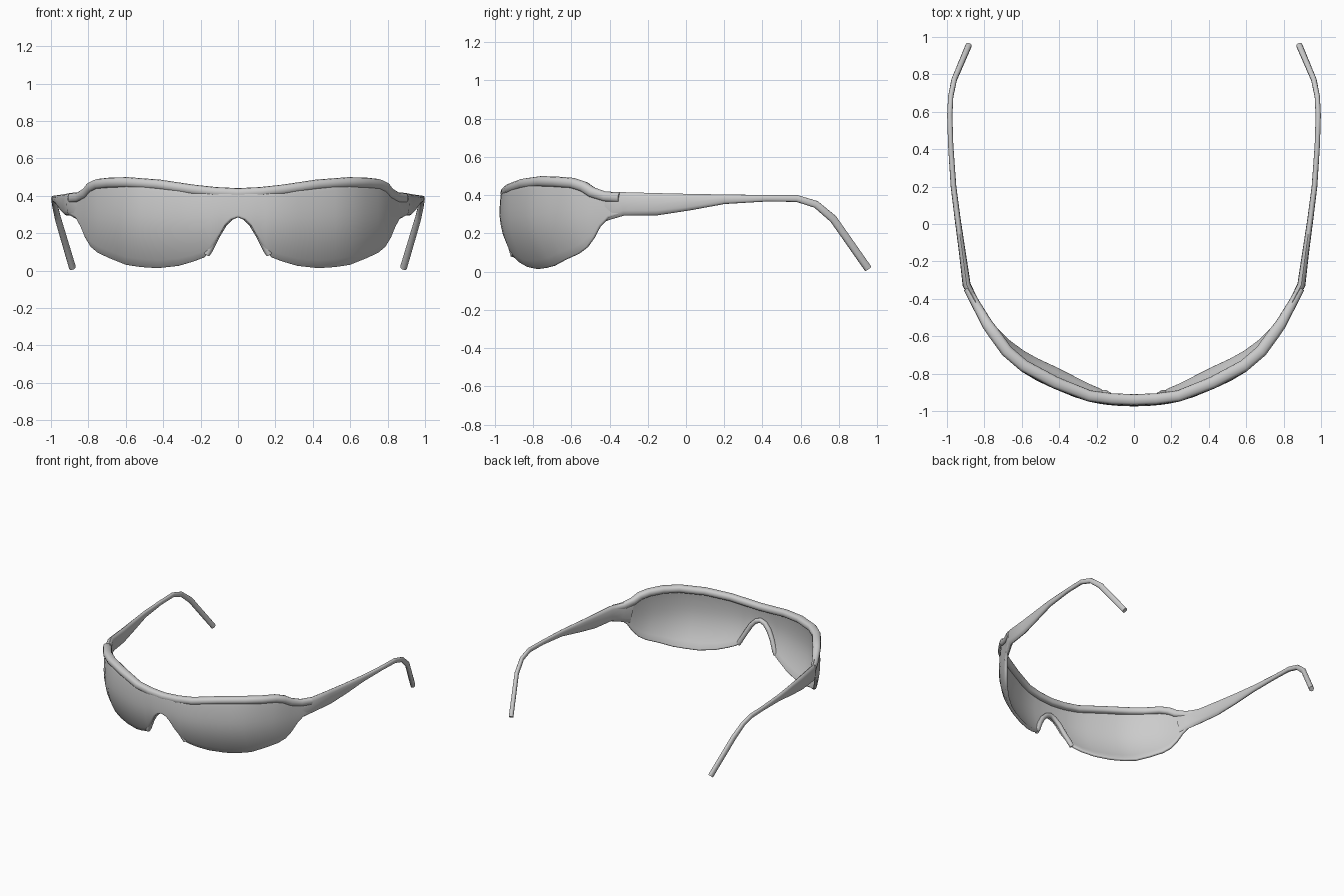
import bpy
from math import sin, cos, pi, copysign
from mathutils import Vector

if "Cube" in bpy.data.objects:
    bpy.data.objects.remove(bpy.data.objects["Cube"])


def make_object(name, verts, faces):
    mesh = bpy.data.meshes.new(name)
    mesh.from_pydata(verts, [], faces)
    obj = bpy.data.objects.new(name, mesh)
    bpy.context.collection.objects.link(obj)
    bpy.ops.object.select_all(action='DESELECT')
    obj.select_set(True)
    bpy.context.view_layer.objects.active = obj
    bpy.ops.object.shade_smooth_by_angle(angle=0.9)
    mirror = obj.modifiers.new("mirror", 'MIRROR')
    mirror.merge_threshold = 0.002
    return obj


def loft(name, stations, sides=12, power=0.8):
    """Rounded tube through (x, y, z, half width, half height), mirrored in x."""
    pts = [Vector(s[:3]) for s in stations]
    n = len(pts)
    verts, faces = [], []
    for i, s in enumerate(stations):
        before, after = pts[max(i - 1, 0)], pts[min(i + 1, n - 1)]
        if i == 0 and s[0] == 0:
            before = Vector((-after.x, after.y, after.z))
        t = ((pts[i] - before).normalized() + (after - pts[i]).normalized()).normalized()
        side = t.cross(Vector((0, 0, 1))).normalized()
        up = side.cross(t)
        for k in range(sides):
            a = 2 * pi * k / sides
            c = copysign(abs(cos(a)) ** power, cos(a))
            d = copysign(abs(sin(a)) ** power, sin(a))
            verts.append(pts[i] + side * c * s[3] + up * d * s[4])
    for i in range(n - 1):
        for k in range(sides):
            m = (k + 1) % sides
            faces.append((i * sides + k, i * sides + m, (i + 1) * sides + m, (i + 1) * sides + k))
    faces.append([(n - 1) * sides + k for k in range(sides)])
    if stations[0][0] != 0:
        faces.append(list(range(sides))[::-1])
    return make_object(name, verts, faces)


# Wraparound lens: columns of (x, front y, top z, bottom z)
columns = [
    (0, -.975, .44, .285), (.04, -.974, .44, .27), (.07, -.973, .442, .24),
    (.10, -.971, .445, .185), (.15, -.966, .45, .10), (.18, -.962, .453, .068),
    (.24, -.95, .46, .045), (.32, -.925, .473, .022), (.43, -.88, .487, .01),
    (.52, -.838, .495, .016), (.60, -.79, .498, .028), (.68, -.715, .497, .06),
    (.75, -.63, .49, .092), (.79, -.57, .475, .125), (.82, -.51, .445, .175),
    (.845, -.46, .425, .235), (.87, -.41, .418, .28), (.90, -.35, .415, .297)]
ROWS = 10
verts, faces = [], []
for x, y, top, bottom in columns:
    for j in range(ROWS + 1):
        z = bottom + (top - .02 - bottom) * j / ROWS
        inset = 1.2 * (.3 - z) ** 2 if z < .3 else .6 * (z - .3) ** 2
        verts.append((x, y + inset * (1 + x ** 4), z))
for i in range(len(columns) - 1):
    for j in range(ROWS):
        a = i * (ROWS + 1) + j
        faces.append((a, a + ROWS + 1, a + ROWS + 2, a + 1))
lens = make_object("lens", verts, faces)
solid = lens.modifiers.new("thickness", 'SOLIDIFY')
solid.thickness, solid.offset = .022, -1
bevel = lens.modifiers.new("soft_edge", 'BEVEL')
bevel.width, bevel.segments, bevel.angle_limit = .008, 2, .9

# Brow rim along the top of the lens
loft("brow_rim", [
    (0, -.94, .414, .03, .027), (.12, -.935, .42, .03, .027), (.24, -.919, .433, .03, .027),
    (.42, -.848, .460, .032, .027), (.59, -.757, .472, .032, .028), (.68, -.68, .470, .032, .028),
    (.745, -.59, .463, .032, .028), (.785, -.535, .445, .03, .028), (.81, -.49, .415, .027, .028),
    (.85, -.42, .392, .024, .026), (.89, -.345, .388, .022, .026)])

# Nose bridge edging ending in the two pads
loft("nose_pad", [
    (0, -.945, .302, .018, .018), (.04, -.945, .287, .018, .018), (.078, -.938, .248, .018, .018),
    (.113, -.928, .19, .017, .018), (.155, -.905, .108, .018, .018), (.168, -.902, .085, .015, .016)],
    sides=10)

# Temple arms with the drop behind the ear
loft("temple_arm", [
    (.815, -.475, .33, .012, .085), (.85, -.41, .345, .018, .075), (.895, -.325, .355, .022, .061),
    (.918, -.15, .353, .018, .058), (.942, .02, .364, .016, .043), (.965, .2, .379, .015, .025),
    (.98, .42, .384, .014, .017), (.985, .58, .383, .014, .018), (.98, .68, .352, .014, .019),
    (.962, .77, .276, .015, .021), (.885, .952, .016, .017, .02)])
